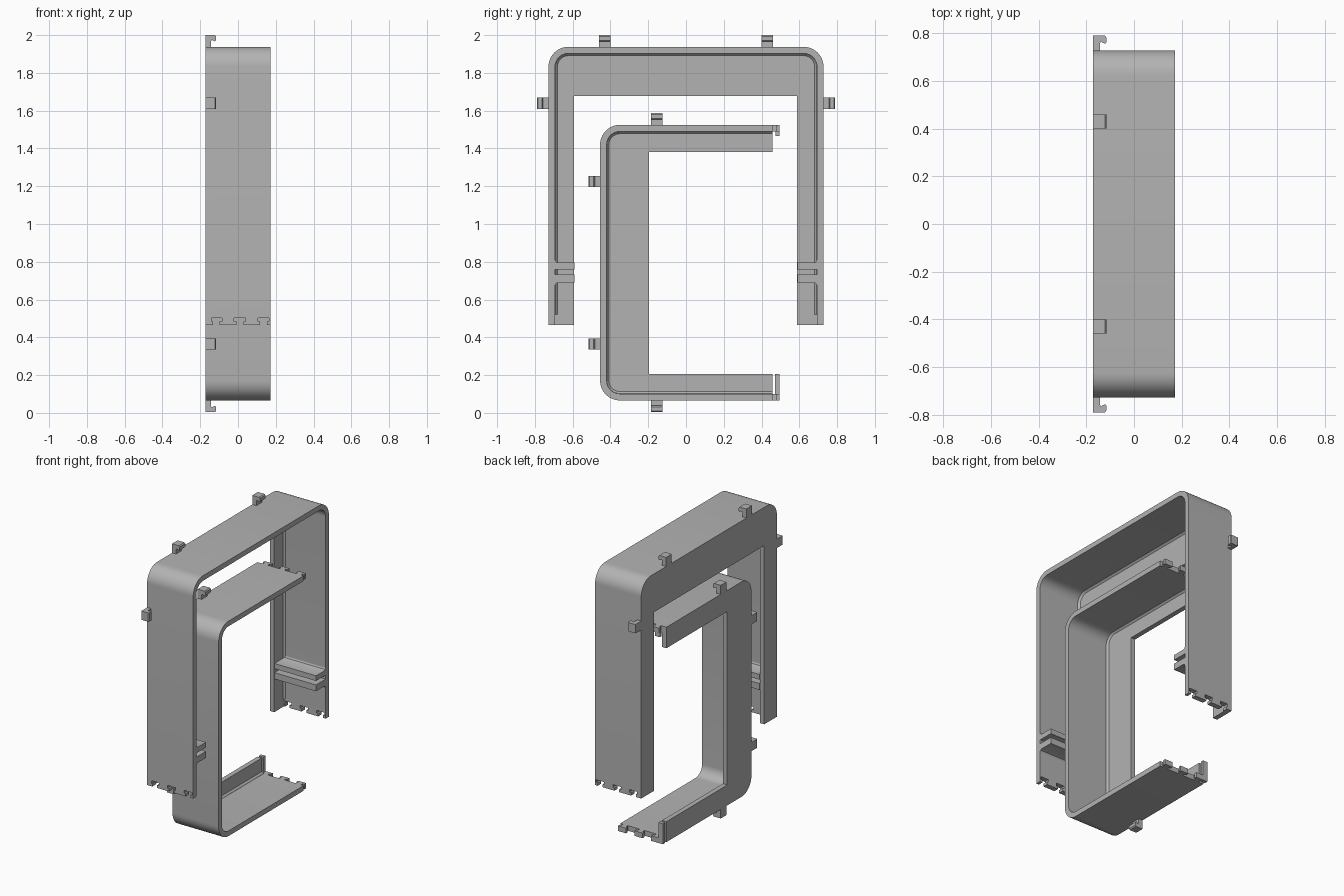
import bpy, bmesh, math

old = bpy.data.objects.get("Cube")
if old:
    bpy.data.objects.remove(old, do_unlink=True)

grey = bpy.data.materials.new("plain_grey")
grey.use_nodes = True
COL = (0.45, 0.45, 0.45, 1)
grey.diffuse_color = COL
grey.node_tree.nodes["Principled BSDF"].inputs["Base Color"].default_value = COL

BACK, PLATE, FRONT = -0.173, -0.14, 0.173   # depth levels along x
WALL = 0.035
SLOTS = (-0.115, 0.01, 0.135)               # joint centres across the wall
NECK, HEAD = 0.018, 0.03                    # joint half widths


def loft(name, axis, d0, d1, pts, top=None):
    """Prism of a 2D outline along an axis, optionally to a second outline."""
    def place(p, d):
        return {"x": (d, *p), "y": (p[0], d, p[1]), "z": (*p, d)}[axis]
    bm = bmesh.new()
    a = [bm.verts.new(place(p, d0)) for p in pts]
    b = [bm.verts.new(place(p, d1)) for p in (top or pts)]
    bm.faces.new(a)
    bm.faces.new(b)
    for i in range(len(a)):
        j = (i + 1) % len(a)
        bm.faces.new((a[i], a[j], b[j], b[i]))
    bmesh.ops.recalc_face_normals(bm, faces=bm.faces)
    me = bpy.data.meshes.new(name)
    bm.to_mesh(me)
    bm.free()
    ob = bpy.data.objects.new(name, me)
    me.materials.append(grey)
    bpy.context.collection.objects.link(ob)
    return ob


def rect(u0, u1, v0, v1):
    return [(u0, v0), (u1, v0), (u1, v1), (u0, v1)]


def u_path(lo, hi, closed, end, t, r=0.105, seg=10):
    """U outline with rounded corners, inset by t."""
    lo, hi, closed, r = lo + t, hi - t, closed - t, r - t
    pts = [(lo, end)]
    for cx, start in ((lo + r, math.pi), (hi - r, math.pi / 2)):
        for i in range(seg + 1):
            ang = start - i / seg * math.pi / 2
            pts.append((cx + r * math.cos(ang), closed - r + r * math.sin(ang)))
    return pts + [(hi, end)]


def shell(name, dims, opening, turn):
    """Back plate, wall and inner fillet of one U-shaped frame."""
    lo, hi, closed, end, wall_end = dims

    def outline(e, t0, inner):
        return [turn(p) for p in u_path(lo, hi, closed, e, t0) + inner[::-1]]
    o_lo, o_hi, o_closed = opening
    hole = [(o_lo, end), (o_lo, o_closed), (o_hi, o_closed), (o_hi, end)]
    loft(name + "_back_plate", "x", BACK, PLATE, outline(end, 0, hole))
    loft(name + "_wall", "x", PLATE, FRONT,
         outline(wall_end, 0, u_path(lo, hi, closed, wall_end, WALL)))
    loft(name + "_fillet", "x", PLATE, PLATE + 0.012,
         outline(wall_end, WALL - 0.002, u_path(lo, hi, closed, wall_end, WALL + 0.012)),
         outline(wall_end, WALL - 0.002, u_path(lo, hi, closed, wall_end, WALL + 0.001)))


def joint(c, v0, v1):
    """T-shaped joint outline, narrow at v0."""
    m = (v0 + v1) / 2
    return [(c - NECK, v0), (c - NECK, m), (c - HEAD, m), (c - HEAD, v1),
            (c + HEAD, v1), (c + HEAD, m), (c + NECK, m), (c + NECK, v0)]


# The two frames
shell("outer_frame", (-0.728, 0.728, 1.938, 0.465, 0.52),
      (-0.592, 0.588, 1.678), lambda p: p)
shell("inner_frame", (0.066, 1.525, 0.455, -0.457, -0.457),
      (0.205, 1.382, 0.195), lambda p: (-p[1], p[0]))

# Slotted ends and ribs of the outer legs
comb = [(PLATE - 0.01, 0.465)]
for c in SLOTS:
    comb += joint(c, 0.465, 0.503)
comb += [(FRONT, 0.465), (FRONT, 0.52), (PLATE - 0.01, 0.52)]
for side, s in (("left", 1), ("right", -1)):
    loft(side + "_slotted_end", "y", s * 0.728, s * (0.728 - WALL), comb)
    for part, z0, z1 in (("upper", 0.76, 0.795), ("lower", 0.69, 0.733)):
        foot = 0.015 if part == "upper" else -0.015
        z_far, z_near = (z1, z0) if foot > 0 else (z0, z1)
        rib = [(0.59, z_near), (0.7, z_near), (0.7, z_far + foot),
               (0.693, z_far + foot), (0.688, z_far + foot / 3),
               (0.678, z_far), (0.59, z_far)]
        loft(part + "_rib_" + side, "x", PLATE, FRONT, [(s * y, z) for y, z in rib])

# Joint tabs on the inner arms
for part, z0 in (("bottom", 0.066), ("top", 1.49)):
    for i, c in enumerate(SLOTS):
        loft(f"{part}_tab_{i + 1}", "z", z0, z0 + WALL, joint(c, 0.457, 0.495))
loft("bottom_end_finger", "x", BACK, PLATE, rect(0.472, 0.495, 0.066, 0.205))
loft("top_end_hook", "x", PLATE - 0.01, PLATE + 0.025, rect(0.475, 0.495, 1.465, 1.492))


def clip(name, axis, s, base, mid):
    """Small hook standing off a wall in direction s along the axis."""
    prof = [(BACK, -0.003), (-0.143, -0.003), (-0.143, 0.03), (-0.138, 0.037),
            (-0.122, 0.028), (-0.116, 0.034), (-0.116, 0.055), (-0.122, 0.062),
            (BACK, 0.062)]
    loft(name, "y" if axis == "z" else "z", mid - 0.03, mid + 0.03,
         [(x, base + s * d) for x, d in prof])


# Mounting clips
for side, s in (("left", 1), ("right", -1)):
    clip("outer_top_clip_" + side, "z", 1, 1.938, s * 0.43)
    clip("outer_side_clip_" + side, "y", s, s * 0.728, 1.64)
clip("inner_top_clip", "z", 1, 1.525, -0.155)
clip("inner_bottom_clip", "z", -1, 0.066, -0.155)
for part, z in (("upper", 1.225), ("lower", 0.365)):
    clip("inner_side_clip_" + part, "y", -1, -0.455, z)

# Smooth rounded corners, keep edges sharp
bpy.ops.object.select_all(action="DESELECT")
for ob in bpy.context.collection.objects:
    if ob.type == "MESH" and grey.name in ob.data.materials:
        ob.select_set(True)
        bpy.context.view_layer.objects.active = ob
bpy.ops.object.shade_smooth_by_angle(angle=math.radians(30))
